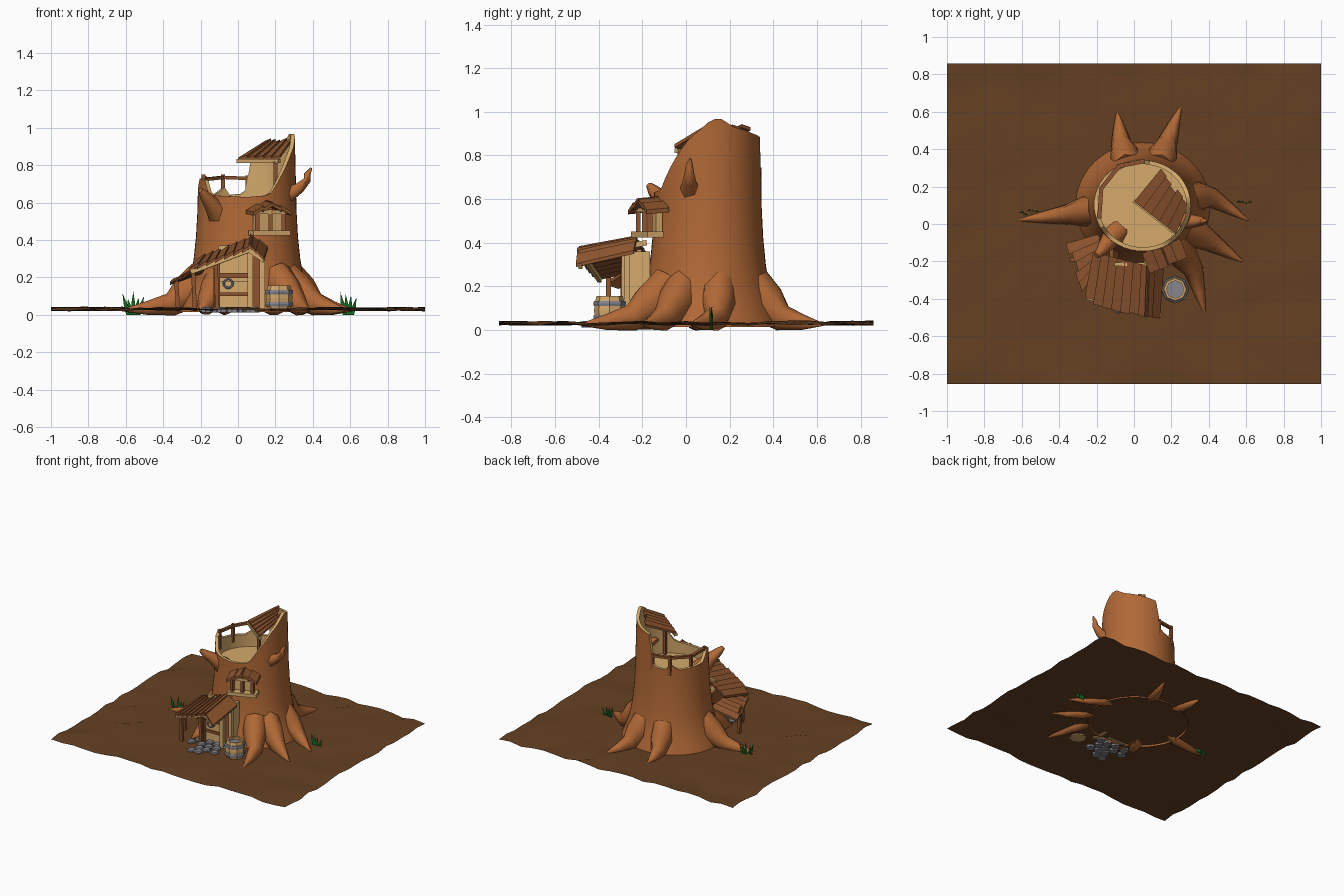
import bpy, math, random
from mathutils import Vector as V

if "Cube" in bpy.data.objects:
    bpy.data.objects.remove(bpy.data.objects["Cube"])
random.seed(4)

def mat(name, r, g, b):
    m = bpy.data.materials.new(name)
    m.diffuse_color = (r, g, b, 1)
    m.use_nodes = True
    m.node_tree.nodes["Principled BSDF"].inputs["Base Color"].default_value = m.diffuse_color
    return m

BARK, TAN = mat("bark", .44, .14, .037), mat("pale_wood", .66, .4, .15)
PLANK, SOIL = mat("plank", .27, .09, .028), mat("soil", .13, .052, .016)
STONE, GREEN = mat("stone", .24, .24, .27), mat("grass", .01, .13, .015)

def obj(name, verts, faces, *mats, smooth=None):
    me = bpy.data.meshes.new(name)
    me.from_pydata([tuple(v) for v in verts], [], faces)
    ob = bpy.data.objects.new(name, me)
    bpy.context.collection.objects.link(ob)
    for m in mats:
        me.materials.append(m)
    if smooth:
        bpy.ops.object.select_all(action='DESELECT')
        ob.select_set(True)
        bpy.context.view_layer.objects.active = ob
        bpy.ops.object.shade_smooth_by_angle(angle=math.radians(smooth))
    return ob

BOX = [(0, 3, 2, 1), (4, 5, 6, 7), (0, 1, 5, 4), (1, 2, 6, 5), (2, 3, 7, 6), (3, 0, 4, 7)]

def beam(name, p, q, w, h, m, side=None):
    """Square timber from p to q; w is across, h the other way."""
    p, q = V(p), V(q)
    d = (q - p).normalized()
    s = V(side) if side else d.cross(V((0, 0, 1)) if abs(d.z) < .9 else V((0, 1, 0)))
    s.normalize()
    u = s.cross(d)
    c = [s * a * w / 2 + u * b * h / 2 for a, b in ((-1, -1), (1, -1), (1, 1), (-1, 1))]
    return obj(name, [p + k for k in c] + [q + k for k in c], BOX, m)

def planks(name, a0, a1, b0, b1, n, t=.016, jit=.015):
    """Overlapping boards filling the strip between edges a0-a1 and b0-b1."""
    a0, a1, b0, b1 = map(V, (a0, a1, b0, b1))
    vs, fs = [], []
    for i in range(n):
        e, f = (i + .01) / n, (i + 1.08) / n
        stretch = 1 + random.uniform(-jit, jit) * 6
        top = []
        for k, lift in ((e, 0), (f, .012)):
            a, b = a0.lerp(a1, k), b0.lerp(b1, k)
            top.append((a + V((0, 0, lift)), a + (b - a) * stretch + V((0, 0, lift))))
        ring = [top[0][0], top[0][1], top[1][1], top[1][0]]
        o = len(vs)
        vs += [v - V((0, 0, t)) for v in ring] + ring
        fs += [tuple(o + j for j in q) for q in BOX]
    return obj(name, vs, fs, PLANK)

def tube(name, pts, radii, m, n=8, squash=1, smooth=60):
    pts = [V(p) for p in pts]
    vs, fs = [], []
    for i, (p, r) in enumerate(zip(pts, radii)):
        d = (pts[min(i + 1, len(pts) - 1)] - pts[max(i - 1, 0)]).normalized()
        s = d.cross(V((0, 0, 1)) if abs(d.z) < .95 else V((0, 1, 0))).normalized()
        u = s.cross(d)
        vs += [p + s * r * squash * math.cos(2 * math.pi * k / n) + u * r * math.sin(2 * math.pi * k / n) for k in range(n)]
    for i in range(len(pts) - 1):
        fs += [(i * n + k, i * n + (k + 1) % n, (i + 1) * n + (k + 1) % n, (i + 1) * n + k) for k in range(n)]
    fs += [tuple(range(n))[::-1], tuple(range(len(vs) - n, len(vs)))]
    return obj(name, vs, fs, m, smooth=smooth)

def lathe(name, c, prof, m, n=8, smooth=None):
    vs = [(c[0] + r * math.cos(2 * math.pi * k / n), c[1] + r * math.sin(2 * math.pi * k / n), z)
          for r, z in prof for k in range(n)]
    fs = [(i * n + k, i * n + (k + 1) % n, (i + 1) * n + (k + 1) % n, (i + 1) * n + k)
          for i in range(len(prof) - 1) for k in range(n)]
    fs += [tuple(range(n))[::-1], tuple(range(len(vs) - n, len(vs)))]
    return obj(name, vs, fs, m, smooth=smooth)

def lerp_table(tab, x):
    for (x0, y0), (x1, y1) in zip(tab, tab[1:]):
        if x0 <= x <= x1:
            return y0 + (y1 - y0) * (x - x0) / (x1 - x0)
    return tab[-1][1]

# Bumpy ground sheet
nx, ny = 22, 19
gv = []
for j in range(ny):
    for i in range(nx):
        x, y = -1 + 2 * i / (nx - 1), -.856 + 1.715 * j / (ny - 1)
        edge = min(1, max(0, math.hypot(x, y) - .45) * 3)
        gv.append((x, y, .028 + random.uniform(-.009, .016) * edge))
gf = [(j * nx + i, j * nx + i + 1, (j + 1) * nx + i + 1, (j + 1) * nx + i)
      for j in range(ny - 1) for i in range(nx - 1)]
obj("ground", gv, gf, SOIL, smooth=60)

# Hollow stump with a broken, sloping rim
RIM = [(-180, .66), (-165, .73), (-150, .72), (-140, .64), (-90, .63), (-62, .64), (-46, .74), (-25, .86),
       (0, .95), (12, .975), (30, .93), (60, .9), (88, .88), (92, .65), (115, .64), (122, .7), (130, .64), (180, .66)]
PROF = [(.015, .35), (.06, .335), (.12, .312), (.2, .29), (.3, .274), (.42, .262), (.55, .255), (1, .245)]
N, CX, CY, FLOOR = 48, .048, .1, .55
angs = [-180 + 360 * k / N for k in range(N)]
angs = [91.7 if abs(a - 90) < 1 else a for a in angs]

def ring(rad, height):
    out = []
    for a in angs:
        z = height(a)
        r, t = rad(z), math.radians(a)
        out.append((CX + 1.04 * r * math.cos(t), CY + .97 * r * math.sin(t), z))
    return out

outer = lambda z: lerp_table(PROF, z)
inner = lambda z: lerp_table(PROF, z) - .022
tv = []
for z, r in PROF[:-1]:
    tv += ring(outer, lambda a: z)
for f in (.5, 1):
    tv += ring(outer, lambda a: .55 + f * (lerp_table(RIM, a) - .55))
for f in (1, .5, 0):
    tv += ring(inner, lambda a: FLOOR + f * (lerp_table(RIM, a) - FLOOR))
rows = len(tv) // N
tf = [(i * N + k, i * N + (k + 1) % N, (i + 1) * N + (k + 1) % N, (i + 1) * N + k)
      for i in range(rows - 1) for k in range(N)]
tf.append(tuple(range((rows - 1) * N, rows * N)))
trunk = obj("trunk", tv, tf, BARK, TAN, smooth=45)
for p in trunk.data.polygons:
    p.material_index = int(p.index >= 8 * N)

# Roots spreading from the base: inner, middle and tip points
ROOTS = [((-.18, .08), (-.36, .05), (-.62, .02)), ((-.03, .3), (-.07, .44), (-.09, .6)),
         ((.13, .3), (.18, .44), (.25, .63)), ((.26, .15), (.42, .14), (.61, .02)),
         ((.24, .0), (.42, -.1), (.58, -.2)), ((.2, -.08), (.32, -.25), (.38, -.48)),
         ((-.08, -.04), (-.17, -.19), (-.2, -.28))]
for i, (a, b, c) in enumerate(ROOTS):
    m = (V(a) + V(b)) / 2
    e = (V(b) + V(c)) / 2
    tube(f"root_{i}", [(*a, .2), (*m, .12), (*b, .055), (*e, .036), (*c, .025)],
         [.1, .095, .062, .036, .006], BARK, squash=.85)

# Broken branches
tube("right_branch", [(.26, .02, .64), (.33, .015, .68), (.37, .015, .72), (.37, .015, .75), (.392, .02, .785)],
     [.05, .032, .022, .018, .006], BARK, 6)
tube("left_branch", [(-.09, -.04, .52), (-.14, -.1, .59), (-.18, -.15, .64), (-.2, -.17, .665)],
     [.07, .045, .028, .015], BARK, 6)

# Rail around the open rim
RAIL = [(-.185, .04, .735), (-.175, .19, .725), (-.08, .31, .735), (.05, .335, .73)]
for i, p in enumerate(RAIL):
    beam(f"rail_post_{i}", (p[0], p[1], .6), (p[0], p[1], p[2] + .015), .02, .02, PLANK)
for i, (p, q) in enumerate(zip(RAIL, RAIL[1:])):
    beam(f"handrail_{i}", p, q, .022, .018, PLANK)

# Lean-to roof inside the top
planks("top_roof", (.0, .12, .84), (.22, -.05, .84), (.135, .285, .925), (.285, .1, .93), 5)
beam("top_roof_beam", (.0, .125, .822), (.22, -.045, .822), .022, .022, TAN)
beam("top_roof_post", (.2, -.03, .56), (.2, -.03, .82), .02, .02, PLANK)

# Porch roof: long left slope, short right slope, fanned side planks
planks("porch_roof_left", (-.22, -.15, .3), (.08, -.225, .415), (-.265, -.4, .245), (.07, -.49, .365), 7)
planks("porch_roof_right", (.16, -.24, .365), (.07, -.225, .42), (.14, -.5, .305), (.06, -.49, .37), 2)
planks("side_roof", (-.18, -.05, .24), (-.2, -.25, .28), (-.35, -.1, .18), (-.28, -.36, .21), 5)
beam("eave_front_left", (-.25, -.395, .228), (.06, -.475, .345), .018, .022, TAN)
beam("eave_front_right", (.06, -.475, .345), (.14, -.485, .29), .018, .022, TAN)
beam("ridge_beam", (.065, -.48, .35), (.065, -.18, .4), .025, .025, TAN)

# Porch posts and doorway
for i, (x, y, z) in enumerate([(-.33, -.19, .18), (-.24, -.355, .24), (-.12, -.29, .29)]):
    beam(f"porch_post_{i}", (x + .01, y, .02), (x, y, z), .022, .022, PLANK)
beam("door_frame_left", (-.11, -.27, .02), (-.11, -.27, .32), .03, .03, PLANK)
beam("door_frame_right", (.065, -.28, .02), (.065, -.28, .39), .03, .03, TAN)
beam("wall_post_right", (.13, -.27, .02), (.13, -.27, .345), .028, .028, TAN)
beam("porch_right_wall", (.12, -.22, .02), (.12, -.22, .36), .02, .11, TAN, side=(1, 0, 0))
beam("porch_front_wall", (.1, -.268, .02), (.1, -.268, .36), .05, .015, PLANK, side=(1, 0, 0))
beam("porch_left_wall", (-.12, -.2, .02), (-.12, -.2, .3), .02, .14, PLANK, side=(1, 0, 0))
beam("doorway_back", (-.025, -.215, .02), (-.025, -.215, .37), .16, .02, TAN, side=(1, 0, 0))
beam("door_lower", (-.025, -.245, .03), (-.025, -.245, .18), .15, .015, TAN, side=(1, 0, 0))
beam("door_ledge", (-.1, -.255, .21), (.055, -.255, .21), .03, .028, PLANK)
beam("door_rail", (-.1, -.256, .11), (.055, -.256, .11), .012, .02, PLANK)
bpy.ops.mesh.primitive_torus_add(major_radius=.024, minor_radius=.006, major_segments=12, minor_segments=6,
                                 location=(-.052, -.262, .168), rotation=(math.pi / 2, 0, 0))
bpy.context.object.name = "door_ring"
bpy.context.object.data.materials.append(STONE)

# Bay window on the front right, built in its own outward frame
out = V((.36, -.93, 0)).normalized()
side = V((-out.y, out.x, 0))
at = lambda s, o, z: V((.155, -.145, 0)) + side * s + out * o + V((0, 0, z))
beam("window_sill", at(-.105, .035, .438), at(.105, .035, .438), .08, .026, TAN)
beam("window_back", at(0, .005, .44), at(0, .005, .56), .15, .03, TAN, side=side)
for i, s in enumerate((-.075, 0, .075)):
    beam(f"window_post_{i}", at(s, .05, .445), at(s, .05, .565), .022, .022, PLANK)
beam("window_lintel", at(-.09, .05, .55), at(.09, .05, .55), .025, .02, TAN)
planks("window_roof_left", at(-.11, -.03, .56), at(0, -.03, .6), at(-.11, .085, .55), at(0, .085, .59), 2, .02)
planks("window_roof_right", at(.11, -.03, .56), at(0, -.03, .6), at(.11, .085, .55), at(0, .085, .59), 2, .02)

# Barrel with hoops
B = (.22, -.35)
lathe("barrel", B, [(.057, .02), (.069, .06), (.071, .09), (.069, .12), (.06, .157), (.047, .157), (.05, .13)], TAN)
for i, (z, r) in enumerate([(.058, .072), (.122, .072)]):
    lathe(f"barrel_hoop_{i}", B, [(r, z - .012), (r + .003, z), (r, z + .012)], STONE)

# Paving stones at the door
for j in range(4):
    for i in range(4):
        x = -.16 + .07 * i + .03 * (j % 2) + random.uniform(-.008, .008)
        y = -.45 + .06 * j + random.uniform(-.008, .008)
        if (i, j) not in ((0, 0), (3, 0), (0, 1)):
            lathe(f"paving_stone_{j}{i}", (x, y), [(.032, .012), (.032, .036), (.024, .042)], STONE, 7)

# Grass tufts
for t, (x, y, k) in enumerate([(-.56, .06, 5), (.59, .12, 4)]):
    vs, fs = [], []
    for i in range(k):
        bx, h = x + (i - k / 2 + .5) * .015, random.uniform(.08, .13)
        by, dx = y + random.uniform(-.012, .012), (i - k / 2 + .5) * .014
        o = len(vs)
        vs += [(bx - .008, by, 0), (bx + .008, by, 0), (bx, by + .008, 0), (bx + dx * .4 - .01, by, h * .5),
               (bx + dx * .4 + .01, by, h * .5), (bx + dx * .4, by + .009, h * .5), (bx + dx, by, h)]
        fs += [tuple(o + q for q in f) for f in ((0, 1, 4, 3), (1, 2, 5, 4), (2, 0, 3, 5), (3, 4, 6), (4, 5, 6), (5, 3, 6))]
    obj(f"grass_tuft_{t}", vs, fs, GREEN)
